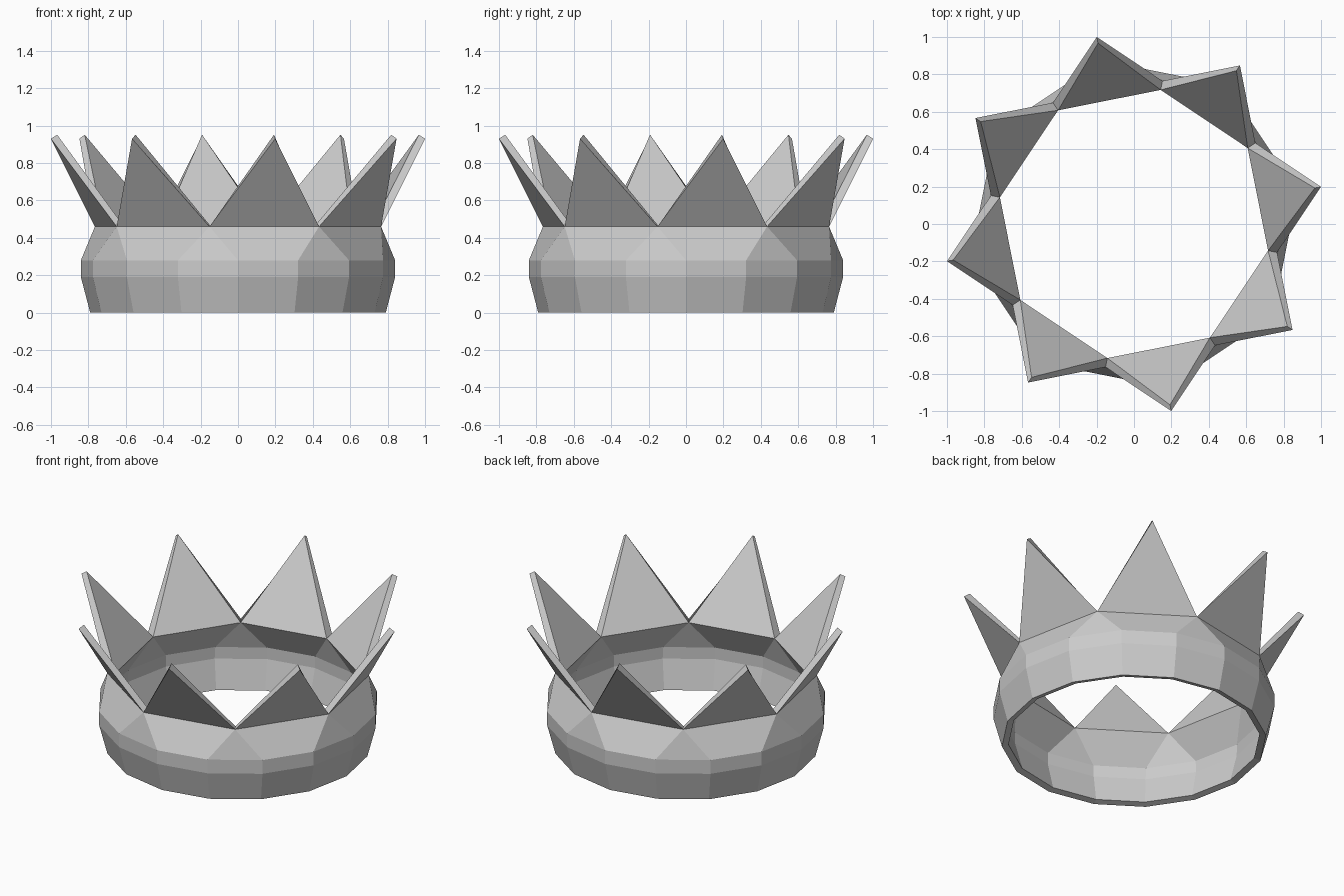
import bpy, bmesh
from math import sin, cos, radians

if "Cube" in bpy.data.objects:
    bpy.data.objects.remove(bpy.data.objects["Cube"])

bm = bmesh.new()


def ring(count, radius, z, start=0.0):
    step = 360 / count
    return [bm.verts.new((radius * cos(radians(start + i * step)),
                          radius * sin(radians(start + i * step)), z))
            for i in range(count)]


# Sixteen-sided band, bulging outwards
bands = [ring(16, r, z) for r, z in ((0.79, 0.0), (0.84, 0.19), (0.84, 0.28))]
for low, high in zip(bands, bands[1:]):
    for i in range(16):
        j = (i + 1) % 16
        bm.faces.new((low[i], low[j], high[j], high[i]))

# Eight-sided collar and the outward leaning points
top = bands[-1]
valleys = ring(8, 0.78, 0.46, -11.25)
tips = ring(8, 1.0196, 0.93, 11.25)
for k in range(8):
    v, w = valleys[k], valleys[(k + 1) % 8]
    a, b, before = top[2 * k], top[(2 * k + 1) % 16], top[2 * k - 1]
    bm.faces.new((before, a, v))
    bm.faces.new((a, b, w, v))
    bm.faces.new((v, w, tips[k]))

bm.normal_update()
mesh = bpy.data.meshes.new("crown")
bm.to_mesh(mesh)
bm.free()
crown = bpy.data.objects.new("crown", mesh)
bpy.context.collection.objects.link(crown)

# Metal thickness, grown inwards
shell = crown.modifiers.new("thickness", 'SOLIDIFY')
shell.thickness = 0.04
shell.offset = -1
shell.use_even_offset = True
